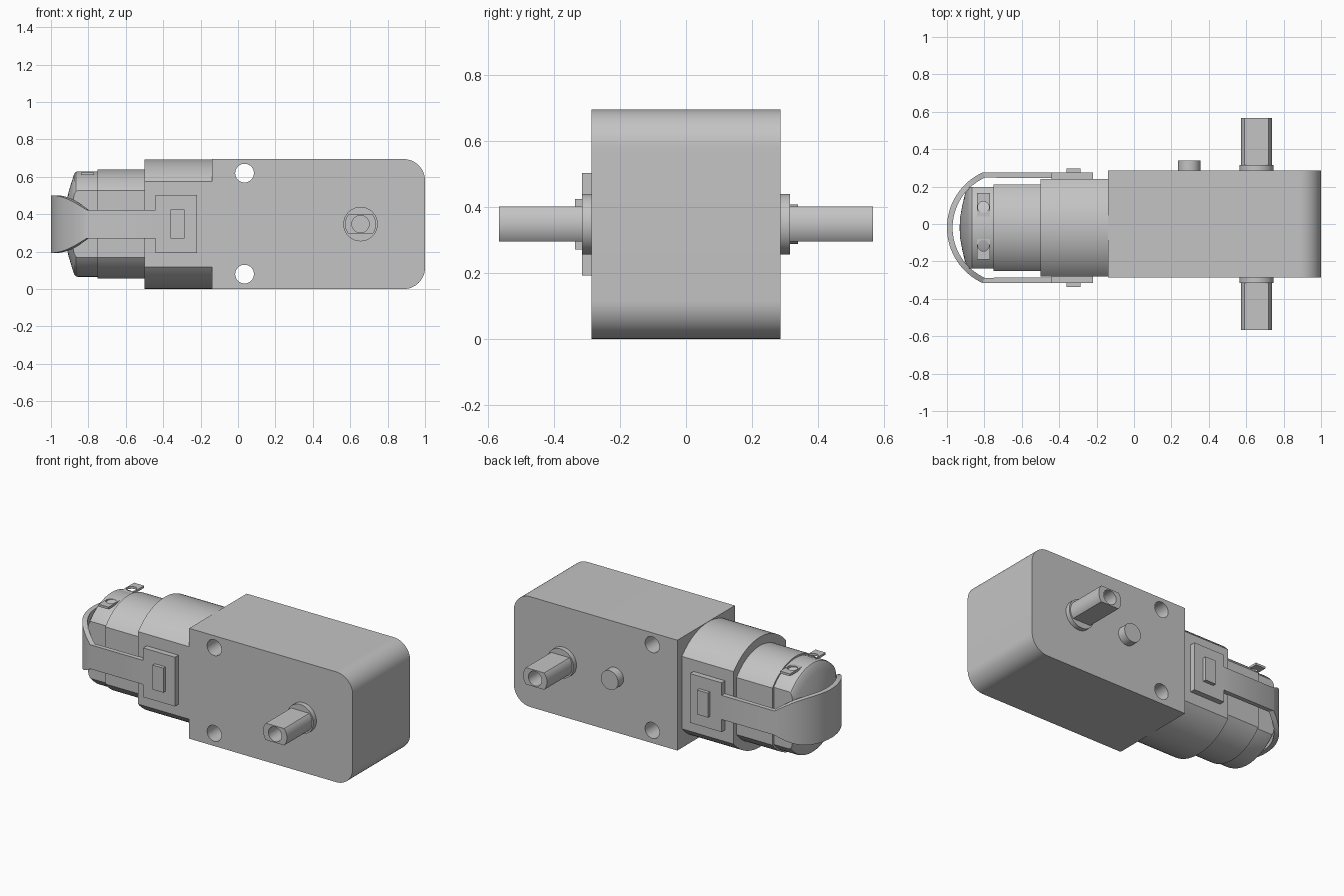
import bpy, bmesh, math
from mathutils import Vector, Matrix

cube = bpy.data.objects.get("Cube")
if cube:
    bpy.data.objects.remove(cube, do_unlink=True)

H = 0.695          # gearbox height
ZC = H / 2         # axis height
YM = -0.02         # motor axis is slightly off centre
DEPTH = 0.286      # gearbox half depth

grey = bpy.data.materials.new("plain grey")
grey.use_nodes = True
grey.diffuse_color = (0.55, 0.55, 0.55, 1)
grey.node_tree.nodes["Principled BSDF"].inputs["Base Color"].default_value = (0.55, 0.55, 0.55, 1)


def finish(name, bm):
    bmesh.ops.recalc_face_normals(bm, faces=bm.faces)
    mesh = bpy.data.meshes.new(name)
    bm.to_mesh(mesh)
    bm.free()
    mesh.materials.append(grey)
    obj = bpy.data.objects.new(name, mesh)
    bpy.context.collection.objects.link(obj)
    return obj


def box(name, x0, x1, y0, y1, z0, z1):
    bm = bmesh.new()
    bmesh.ops.create_cube(bm, size=1)
    bmesh.ops.scale(bm, vec=(x1 - x0, y1 - y0, z1 - z0), verts=bm.verts)
    bmesh.ops.translate(bm, vec=((x0 + x1) / 2, (y0 + y1) / 2, (z0 + z1) / 2), verts=bm.verts)
    return finish(name, bm)


def slice_off(bm, co, normal):
    """Cut a flat and close it."""
    geom = bm.verts[:] + bm.edges[:] + bm.faces[:]
    bmesh.ops.bisect_plane(bm, geom=geom, plane_co=co, plane_no=normal, clear_outer=True)
    bmesh.ops.holes_fill(bm, edges=[e for e in bm.edges if e.is_boundary], sides=0)


def rod(name, axis, start, end, radius, flat=None):
    """Cylinder along an axis, optionally with flats above and below."""
    start, end = Vector(start), Vector(end)
    bm = bmesh.new()
    turn = Matrix.Rotation(math.pi / 2, 4, 'X') if axis == 'Y' else Matrix()
    bmesh.ops.create_cone(bm, cap_ends=True, segments=48, radius1=radius, radius2=radius,
                          depth=(end - start).length,
                          matrix=Matrix.Translation((start + end) / 2) @ turn)
    if flat:
        for s in (-1, 1):
            slice_off(bm, (0, 0, start.z + s * flat), (0, 0, s))
    return finish(name, bm)


def motor_part(name, profile, half):
    """Revolve (x, radius) pairs about the motor axis, then flatten both sides."""
    bm = bmesh.new()
    n, rings = 96, []
    for x, r in profile:
        rings.append([bm.verts.new((x, YM + r * math.cos(i * math.tau / n),
                                    ZC + r * math.sin(i * math.tau / n))) for i in range(n)])
    for a, b in zip(rings, rings[1:]):
        for i in range(n):
            j = (i + 1) % n
            bm.faces.new((a[i], a[j], b[j], b[i]))
    bm.faces.new(rings[0])
    bm.faces.new(rings[-1])
    for s in (-1, 1):
        slice_off(bm, (0, YM + s * half, 0), (0, s, 0))
    return finish(name, bm)


def cut(obj, cutters):
    for c in cutters:
        mod = obj.modifiers.new("hole", 'BOOLEAN')
        mod.operation, mod.solver, mod.object = 'DIFFERENCE', 'EXACT', c
        bpy.context.view_layer.objects.active = obj
        bpy.ops.object.modifier_apply(modifier=mod.name)
        bpy.data.objects.remove(c, do_unlink=True)


# Gearbox with rounded far end and two through holes
gearbox = box("gearbox", -0.14, 1, -DEPTH, DEPTH, 0, H)
bm = bmesh.new()
bm.from_mesh(gearbox.data)
corners = [e for e in bm.edges if all(v.co.x > 0.9 for v in e.verts)
           and abs(e.verts[0].co.y - e.verts[1].co.y) > 0.1]
bmesh.ops.bevel(bm, geom=corners, offset=0.115, segments=16, profile=0.5, affect='EDGES')
bm.to_mesh(gearbox.data)
bm.free()
cut(gearbox, [rod("cutter", 'Y', (0.035, -0.5, z), (0.035, 0.5, z), 0.05)
              for z in (0.08, H - 0.075)])

# Output shafts with collars and blind bores
for s, side in ((-1, "front"), (1, "back")):
    rod(side + "_collar", 'Y', (0.655, s * 0.27, ZC), (0.655, s * 0.316, ZC), 0.092)
    shaft = rod(side + "_shaft", 'Y', (0.655, s * 0.27, ZC), (0.655, s * 0.567, ZC), 0.083, flat=0.053)
    cut(shaft, [rod("cutter", 'Y', (0.655, s * 0.4, ZC), (0.655, s * 0.7, ZC), 0.046)])

# Locating pin on the back
rod("locating_pin", 'Y', (0.295, 0.27, ZC), (0.295, 0.34, ZC), 0.06)

# Motor: neck, can and domed end cap
motor_part("motor_neck", [(-0.135, 0.346), (-0.5, 0.346)], 0.26)
motor_part("motor_can", [(-0.49, 0.292), (-0.75, 0.292)], 0.23)
motor_part("motor_end_cap", [(-0.74, 0.282), (-0.855, 0.282), (-0.867, 0.279), (-0.876, 0.268),
                             (-0.89, 0.225), (-0.905, 0.175), (-0.918, 0.12),
                             (-0.929, 0.06), (-0.932, 0.01)], 0.217)

# Terminal strip with two solder holes
strip = box("terminal_strip", -0.84, -0.77, -0.19, 0.165, 0.609, 0.623)
cut(strip, [rod("cutter", 'Z', (-0.805, y, 0.59), (-0.805, y, 0.65), 0.03)
            for y in (0.09, -0.115)])

# Strap: arms joined by a curved band that widens around the motor end
OUT, IN = 0.295, 0.265
stations = [(-0.43, OUT, -0.43, IN, 0.076)]
for i in range(33):
    a = math.radians(114.4 + 131.2 * i / 32)
    ox, oy = -0.676 + 0.324 * math.cos(a), 0.324 * math.sin(a)
    ix, iy = -0.676 + 0.294 * math.cos(a), 0.294 * math.sin(a)
    t = min(1, max(0, (-0.81 - ox) / 0.19))
    stations.append((ox, oy, ix, iy, 0.076 + 0.078 * math.sin(t * math.pi / 2)))
stations.append((-0.43, -OUT, -0.43, -IN, 0.076))
bm = bmesh.new()
loops = [[bm.verts.new(p) for p in ((ox, YM + oy, ZC + h), (ox, YM + oy, ZC - h),
                                    (ix, YM + iy, ZC - h), (ix, YM + iy, ZC + h))]
         for ox, oy, ix, iy, h in stations]
for a, b in zip(loops, loops[1:]):
    for i in range(4):
        j = (i + 1) % 4
        bm.faces.new((a[i], a[j], b[j], b[i]))
bm.faces.new(loops[0])
bm.faces.new(loops[-1])
finish("strap", bm)

# Strap end plates and latch bumps on both sides
for s, side in ((-1, "front"), (1, "back")):
    for part, x0, x1, d0, d1, h in (("strap_plate", -0.44, -0.22, 0.255, OUT, 0.155),
                                    ("latch", -0.36, -0.285, 0.28, 0.317, 0.077)):
        y0, y1 = sorted((YM + s * d0, YM + s * d1))
        box(side + "_" + part, x0, x1, y0, y1, ZC - h, ZC + h)

# Smooth curved faces, keep edges sharp
bpy.ops.object.select_all(action='DESELECT')
for obj in bpy.context.scene.objects:
    if obj.type == 'MESH':
        obj.select_set(True)
        bpy.context.view_layer.objects.active = obj
bpy.ops.object.shade_smooth_by_angle(angle=math.radians(30))
